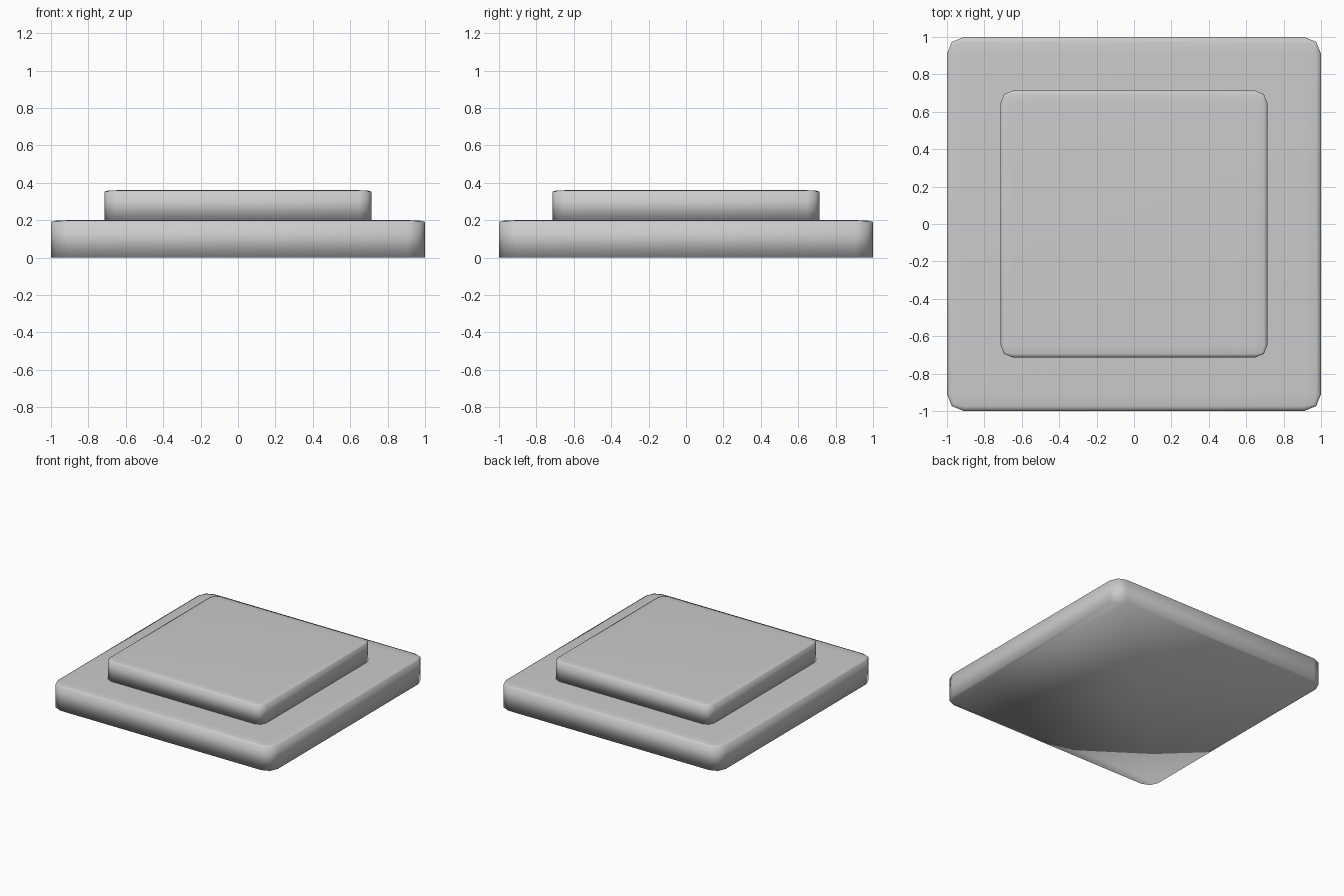
import bpy, bmesh

if "Cube" in bpy.data.objects:
    bpy.data.objects.remove(bpy.data.objects["Cube"])


def slab(name, half, z0, height):
    """Square slab: rounded upright corners and top rim, sharp bottom edge."""
    bm = bmesh.new()
    bmesh.ops.create_cube(bm, size=2)
    edges = [e for e in bm.edges if any(v.co.z > 0 for v in e.verts)]
    bmesh.ops.bevel(bm, geom=edges, offset=0.09, offset_type='OFFSET',
                    segments=2, profile=0.5, affect='EDGES')
    # Flattening after the bevel keeps the rim rounding very shallow
    for v in bm.verts:
        v.co.x *= half
        v.co.y *= half
        v.co.z = z0 + (v.co.z + 1) * height / 2
    bmesh.ops.recalc_face_normals(bm, faces=bm.faces[:])
    for f in bm.faces:
        f.smooth = True
    mesh = bpy.data.meshes.new(name)
    bm.to_mesh(mesh)
    bm.free()
    obj = bpy.data.objects.new(name, mesh)
    bpy.context.collection.objects.link(obj)
    return obj


# Wide lower step and smaller upper step
slab("lower_step", 1.0, 0.0, 0.20)
slab("upper_step", 0.713, 0.20, 0.16)
